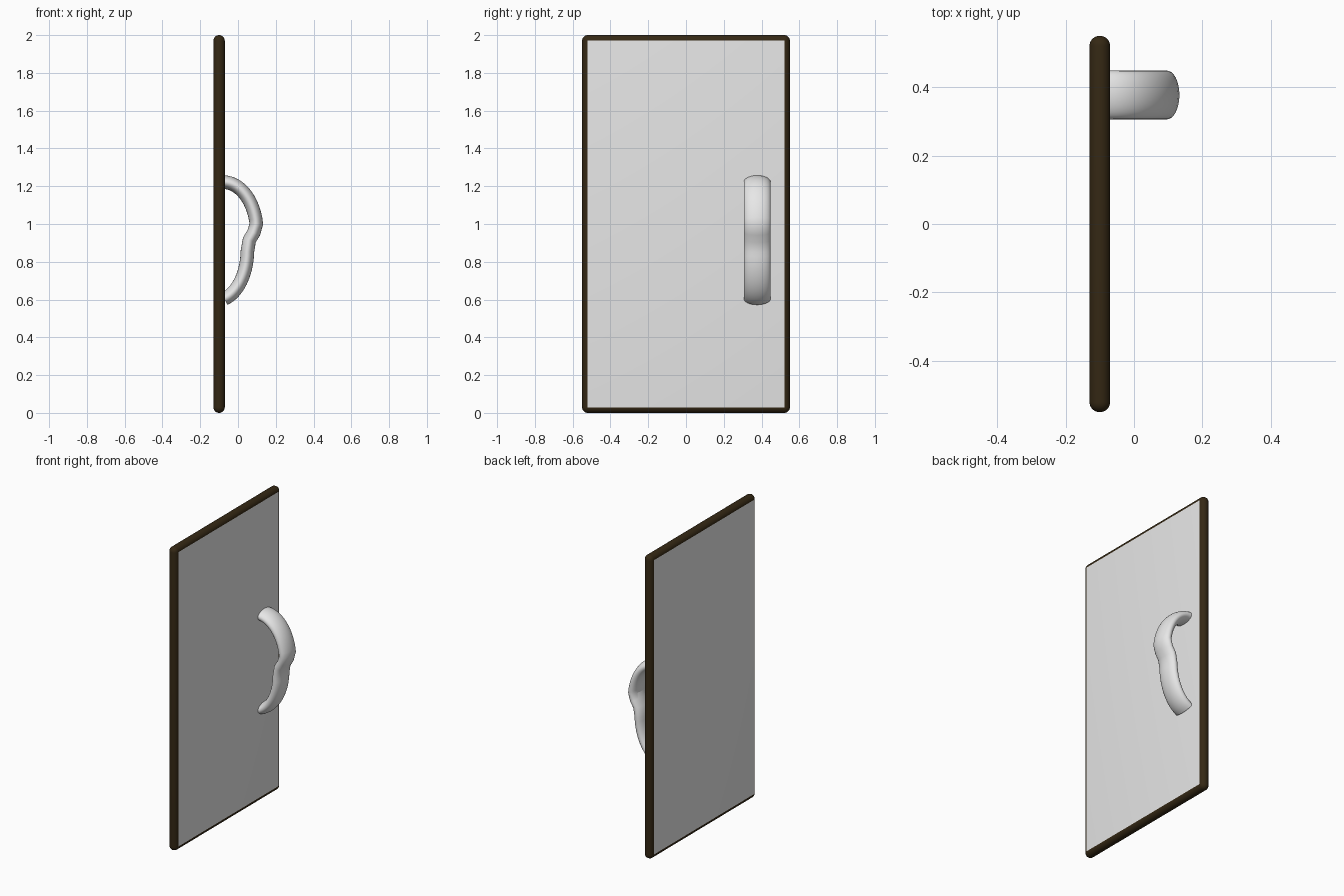
import bpy, bmesh, math
from mathutils import Vector

if "Cube" in bpy.data.objects:
    bpy.data.objects.remove(bpy.data.objects["Cube"])


def material(name, rgb):
    m = bpy.data.materials.new(name)
    m.diffuse_color = (*rgb, 1)
    m.use_nodes = True
    m.node_tree.nodes["Principled BSDF"].inputs["Base Color"].default_value = m.diffuse_color
    return m


grey = material("light_grey", (0.8, 0.8, 0.8))
brown = material("dark_brown", (0.035, 0.021, 0.007))


def finish(bm, name, mats, angle):
    bmesh.ops.recalc_face_normals(bm, faces=bm.faces)
    mesh = bpy.data.meshes.new(name)
    bm.to_mesh(mesh)
    bm.free()
    ob = bpy.data.objects.new(name, mesh)
    bpy.context.collection.objects.link(ob)
    for m in mats:
        mesh.materials.append(m)
    bpy.ops.object.select_all(action='DESELECT')
    ob.select_set(True)
    bpy.context.view_layer.objects.active = ob
    bpy.ops.object.shade_smooth_by_angle(angle=math.radians(angle))
    return ob


# Door panel: rounded slab, brown rim, grey large faces
bm = bmesh.new()
bmesh.ops.create_cube(bm, size=1)
for v in bm.verts:
    v.co = (v.co.x * 0.06 - 0.1, v.co.y * 1.1, v.co.z * 2 + 1)
bmesh.ops.bevel(bm, geom=bm.edges[:], offset=0.0298, segments=8,
                profile=0.5, affect='EDGES')
bm.normal_update()
for f in bm.faces:
    f.material_index = 0 if abs(f.normal.x) > 0.99 and f.calc_area() > 1 else 1
finish(bm, "door_panel", [grey, brown], 30)

# Handle path (x, z): upper arc, inward step, lower arc
path = []
for i in range(15):
    t = math.radians(81 * i / 14)
    path.append(Vector((-0.08 + 0.179 * math.sin(t), 0.96 + 0.262 * math.cos(t))))
path += [Vector((0.084, 0.955)), Vector((0.060, 0.915))]
for i in range(15):
    t = math.radians(88 - 73 * i / 14)
    path.append(Vector((-0.115 + 0.165 * math.sin(t), 0.865 - 0.27 * math.cos(t))))

# Handle: oval section swept along the path
bm = bmesh.new()
N = 32
rings = []
for i, p in enumerate(path):
    a = (p - path[max(i - 1, 0)])
    b = (path[min(i + 1, len(path) - 1)] - p)
    d = (a.normalized() + b.normalized()).normalized()
    n = Vector((-d.y, d.x))
    ring = []
    for k in range(N):
        u = 2 * math.pi * k / N
        q = p + n * 0.036 * math.sin(u)
        ring.append(bm.verts.new((q.x, 0.377 + 0.071 * math.cos(u), q.y)))
    rings.append(ring)
for r, s in zip(rings, rings[1:]):
    for k in range(N):
        bm.faces.new((r[k], r[(k + 1) % N], s[(k + 1) % N], s[k]))
bm.faces.new(rings[0])
bm.faces.new(rings[-1])
finish(bm, "handle", [grey], 25)
